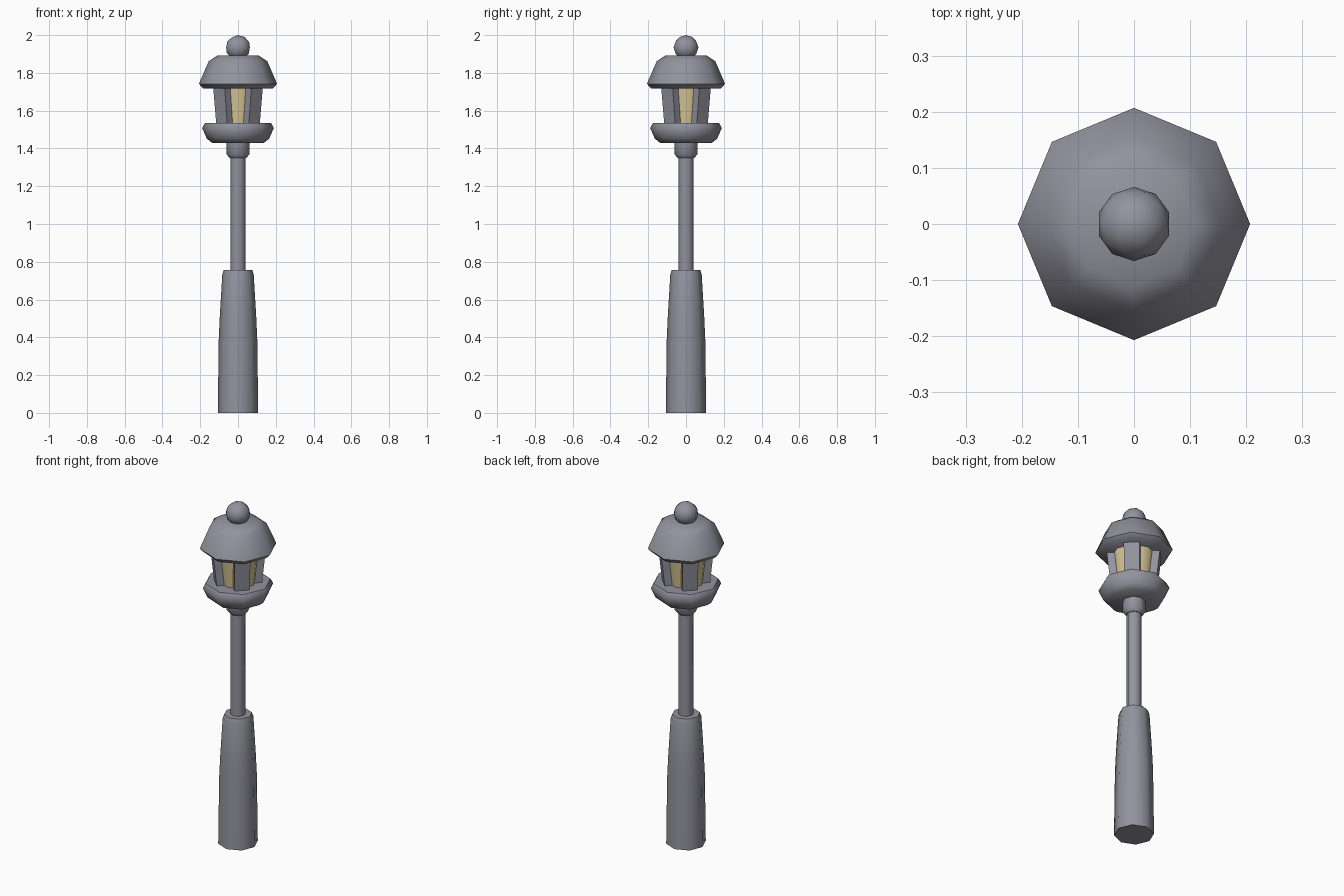
import bpy, bmesh, math
from mathutils import Vector

if "Cube" in bpy.data.objects:
    bpy.data.objects.remove(bpy.data.objects["Cube"])


def material(name, rgb):
    m = bpy.data.materials.new(name)
    m.diffuse_color = (*rgb, 1)
    m.use_nodes = True
    m.node_tree.nodes["Principled BSDF"].inputs["Base Color"].default_value = m.diffuse_color
    return m


metal = material("grey metal", (0.29, 0.29, 0.34))
glow = material("pale yellow glass", (0.68, 0.57, 0.30))


def finish(name, bm, mat, angle=50):
    bmesh.ops.recalc_face_normals(bm, faces=bm.faces)
    me = bpy.data.meshes.new(name)
    bm.to_mesh(me)
    bm.free()
    me.materials.append(mat)
    ob = bpy.data.objects.new(name, me)
    bpy.context.collection.objects.link(ob)
    bpy.ops.object.select_all(action='DESELECT')
    ob.select_set(True)
    bpy.context.view_layer.objects.active = ob
    bpy.ops.object.shade_smooth_by_angle(angle=math.radians(angle))
    return ob


def lathe(name, profile, mat, sides=8):
    """Closed turned part from (radius, height) points."""
    bm = bmesh.new()
    rings = [[bm.verts.new((r * math.cos(math.tau * i / sides),
                            r * math.sin(math.tau * i / sides), z))
              for i in range(sides)] for r, z in profile]
    for a, b in zip(rings, rings[1:]):
        for i in range(sides):
            j = (i + 1) % sides
            bm.faces.new((a[i], a[j], b[j], b[i]))
    bm.faces.new(rings[0])
    bm.faces.new(rings[-1])
    return finish(name, bm, mat)


# Turned octagonal parts, bottom to top
lathe("base", [(0.107, 0), (0.102, 0.39), (0.096, 0.52), (0.083, 0.735), (0.075, 0.757)], metal)
lathe("pole", [(0.04, 0.74), (0.04, 1.36)], metal)
lathe("collar", [(0.044, 1.35), (0.062, 1.37), (0.062, 1.44)], metal)
lathe("lamp_tray", [(0.138, 1.43), (0.165, 1.452), (0.19, 1.508), (0.175, 1.535)], metal)
lathe("glass", [(0.098, 1.53), (0.12, 1.73)], glow)
lathe("roof", [(0.183, 1.717), (0.207, 1.742), (0.155, 1.862), (0.11, 1.892)], metal)

# Four leaning corner posts on the diagonals
for k in range(4):
    a = math.pi / 4 + k * math.pi / 2
    out = Vector((math.cos(a), math.sin(a), 0))
    side = Vector((-out.y, out.x, 0))
    bm = bmesh.new()
    rings = []
    for z, r, w in ((1.53, 0.122, 0.041), (1.725, 0.143, 0.043)):
        rings.append([bm.verts.new(out * d + side * s + Vector((0, 0, z)))
                      for d, s in ((r, -w), (r, w), (r - 0.06, w), (r - 0.06, -w))])
    lo, hi = rings
    bm.faces.new(lo)
    bm.faces.new(hi)
    for i in range(4):
        j = (i + 1) % 4
        bm.faces.new((lo[i], lo[j], hi[j], hi[i]))
    finish("lantern_post_%d" % (k + 1), bm, metal)

# Ball finial
bm = bmesh.new()
bmesh.ops.create_icosphere(bm, subdivisions=2, radius=0.066)
bmesh.ops.translate(bm, verts=bm.verts, vec=(0, 0, 1.934))
finish("finial", bm, metal)
